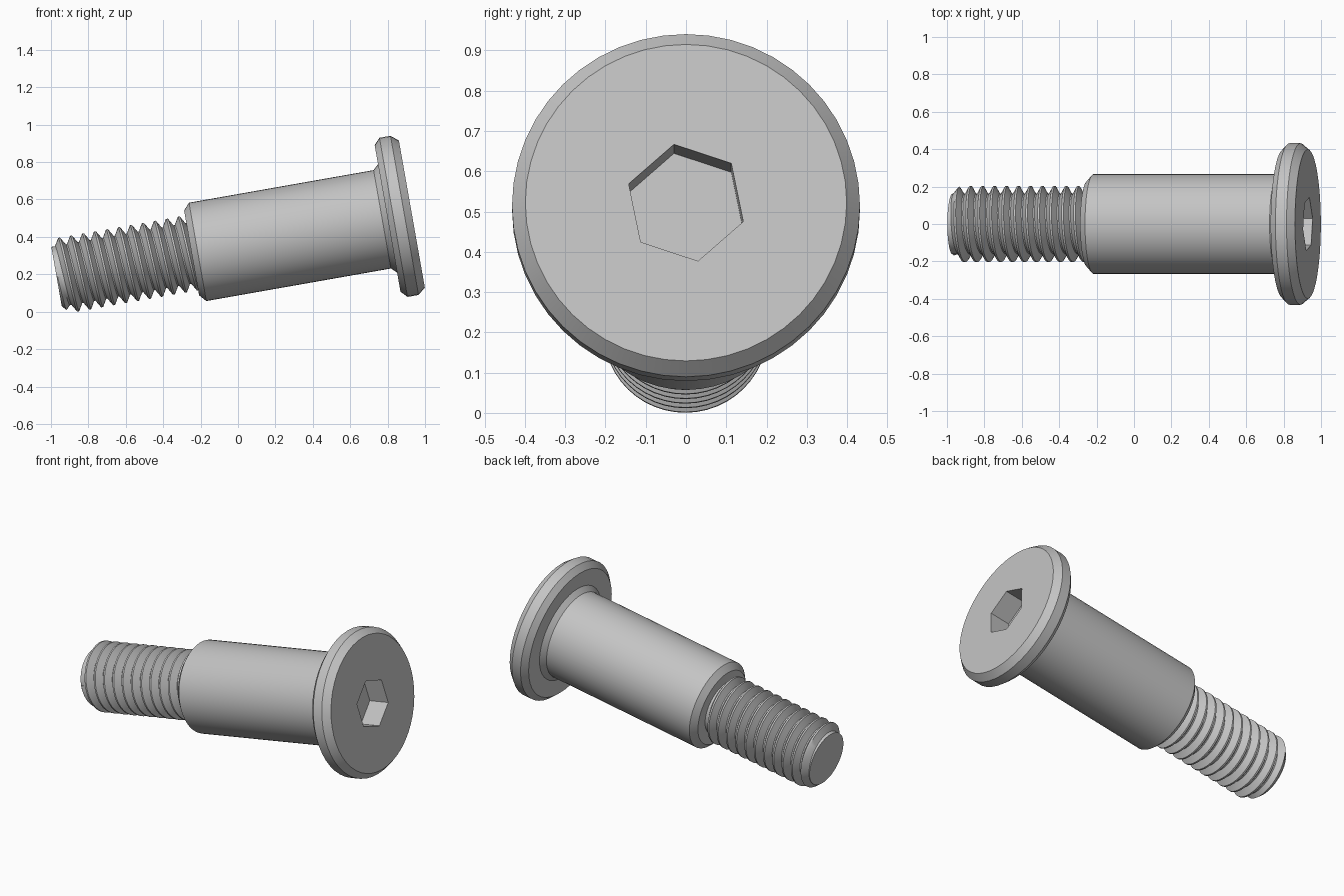
import bpy, bmesh, math
from mathutils import Matrix

if "Cube" in bpy.data.objects:
    bpy.data.objects.remove(bpy.data.objects["Cube"])

SEG = 48
TILT = math.radians(10)
C, S = math.cos(TILT), math.sin(TILT)
# Local z runs along the bolt from thread tip to head, tilted upward
PLACE = Matrix(((0, -S, C, -0.97), (1, 0, 0, 0), (0, C, S, 0.187), (0, 0, 0, 1)))

steel = bpy.data.materials.new("grey steel")
steel.use_nodes = True
steel.diffuse_color = (0.55, 0.55, 0.55, 1)
steel.node_tree.nodes["Principled BSDF"].inputs["Base Color"].default_value = (0.55, 0.55, 0.55, 1)


def ring(bm, r, z, n=SEG, start=0.0):
    return [bm.verts.new((r * math.cos(start + math.tau * i / n),
                          r * math.sin(start + math.tau * i / n), z)) for i in range(n)]


def bridge(bm, a, b):
    n = len(a)
    for i in range(n):
        j = (i + 1) % n
        bm.faces.new((a[i], a[j], b[j], b[i]))


def lathe(bm, profile, cap_end=True):
    rings = [ring(bm, r, z) for r, z in profile]
    for a, b in zip(rings, rings[1:]):
        bridge(bm, a, b)
    bm.faces.new(rings[0][::-1])
    if cap_end:
        bm.faces.new(rings[-1])
    return rings[-1]


def finish(bm, name):
    bmesh.ops.recalc_face_normals(bm, faces=bm.faces[:])
    mesh = bpy.data.meshes.new(name)
    bm.to_mesh(mesh)
    bm.free()
    mesh.materials.append(steel)
    ob = bpy.data.objects.new(name, mesh)
    bpy.context.collection.objects.link(ob)
    ob.matrix_world = PLACE
    bpy.ops.object.select_all(action='DESELECT')
    ob.select_set(True)
    bpy.context.view_layer.objects.active = ob
    bpy.ops.object.shade_smooth_by_angle(angle=math.radians(30))


# Chamfered head with a hexagonal socket
bm = bmesh.new()
rim = lathe(bm, [(0.398, 1.797), (0.432, 1.829), (0.432, 1.889), (0.399, 1.929)], cap_end=False)
hex_start = math.radians(41.5)
mouth = ring(bm, 0.15, 1.929, 6, hex_start)
floor = ring(bm, 0.15, 1.80, 6, hex_start)
bridge(bm, mouth, floor)
bm.faces.new(floor)
edges = [bm.edges.get((loop[i - 1], loop[i])) for loop in (rim, mouth) for i in range(len(loop))]
bmesh.ops.triangle_fill(bm, edges=edges, use_beauty=True, normal=(0, 0, 1))
finish(bm, "head")

# Smooth shoulder, chamfered at the thread and flared into the head
bm = bmesh.new()
lathe(bm, [(0.23, 0.733), (0.267, 0.766), (0.267, 1.768), (0.297, 1.80)])
finish(bm, "shoulder")

# Core of the threaded end
bm = bmesh.new()
lathe(bm, [(0.162, 0.0), (0.162, 0.75)])
finish(bm, "threaded_core")

# Right-handed helical ridge, fading in at the tip and ending inside the shoulder
ROOT, CREST, PITCH = 0.158, 0.203, 0.065
bm = bmesh.new()
prev = None
for k in range(-SEG // 2, int(SEG * 10.8)):
    t = math.tau * k / SEG
    mid = 0.033 + PITCH * k / SEG
    row = []
    for dz, r in ((-0.031, ROOT), (-0.005, CREST), (0.005, CREST), (0.031, ROOT)):
        z = max(0.0, mid + dz)
        r = min(r, 0.162 + z)
        row.append(bm.verts.new((r * math.cos(t), r * math.sin(t), z)))
    if prev:
        for i in range(4):
            j = (i + 1) % 4
            bm.faces.new((prev[i], prev[j], row[j], row[i]))
    else:
        bm.faces.new(row)
    prev = row
bm.faces.new(prev[::-1])
finish(bm, "thread_ridge")
